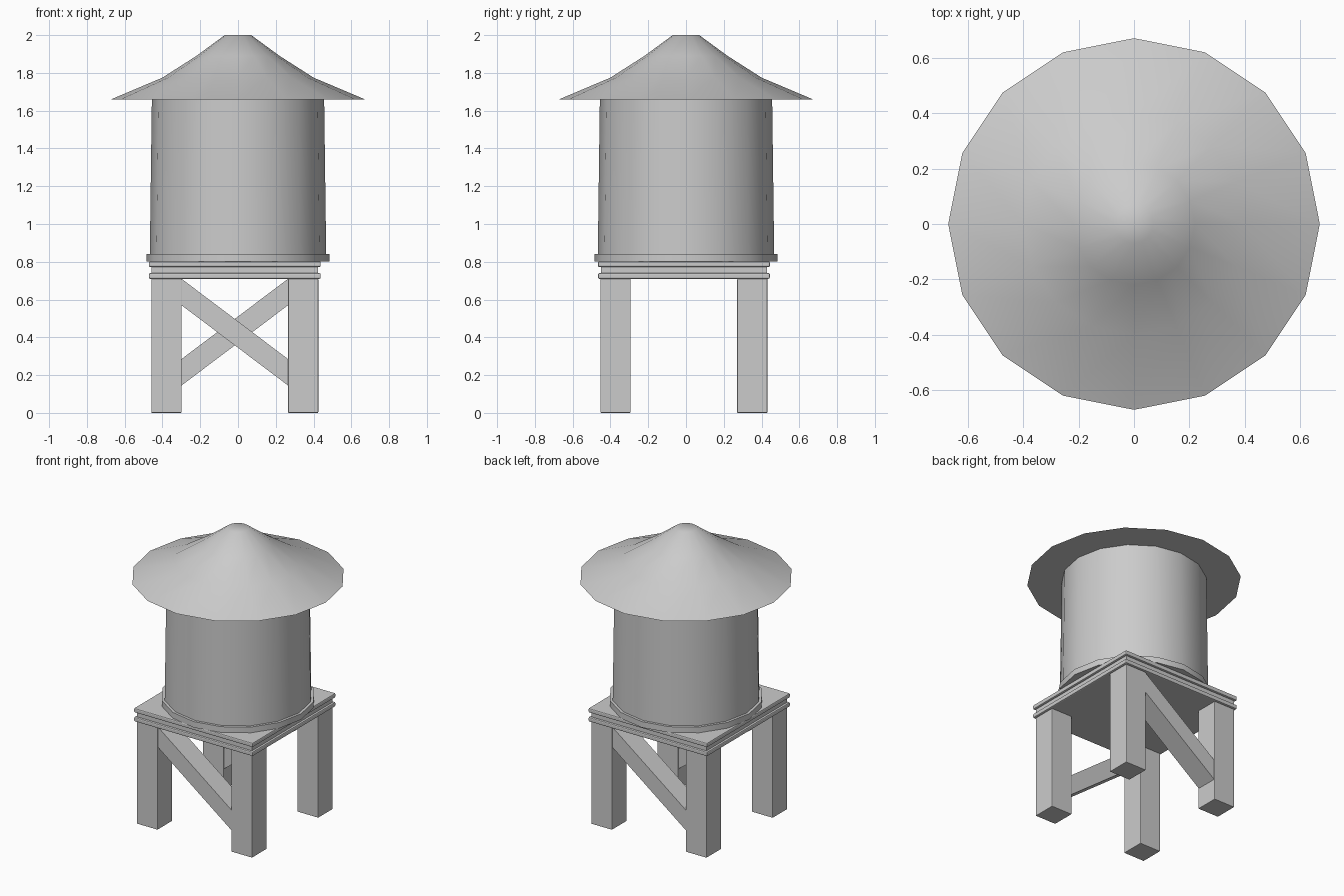
import bpy, bmesh, math

cube = bpy.data.objects.get("Cube")
if cube:
    bpy.data.objects.remove(cube, do_unlink=True)

grey = bpy.data.materials.new("light_grey")
grey.use_nodes = True
colour = (0.6, 0.6, 0.6, 1)
grey.diffuse_color = colour
grey.node_tree.nodes["Principled BSDF"].inputs["Base Color"].default_value = colour

SIDES = 16
CX, CY = -0.017, -0.011      # the stand sits slightly off the tank axis
LEG, REACH = 0.16, 0.362     # leg width, distance of leg centres from the axis
DECK = 0.71                  # underside of the platform


def finish(name, bm):
    bmesh.ops.recalc_face_normals(bm, faces=bm.faces)
    mesh = bpy.data.meshes.new(name)
    bm.to_mesh(mesh)
    bm.free()
    mesh.materials.append(grey)
    obj = bpy.data.objects.new(name, mesh)
    bpy.context.collection.objects.link(obj)
    return obj


def box(name, centre, size, bevel=0):
    bm = bmesh.new()
    bmesh.ops.create_cube(bm, size=1)
    for v in bm.verts:
        v.co = [c + p * s for c, p, s in zip(centre, v.co, size)]
    obj = finish(name, bm)
    if bevel:
        mod = obj.modifiers.new("soft_edges", "BEVEL")
        mod.width, mod.segments = bevel, 2
    return obj


def lathe(name, profile):
    """Closed solid of revolution through (radius, height) points."""
    bm = bmesh.new()
    rings = []
    for r, z in profile:
        angles = [math.tau * i / SIDES for i in range(SIDES)]
        rings.append([bm.verts.new((r * math.cos(a), r * math.sin(a), z)) for a in angles])
    for low, high in zip(rings, rings[1:]):
        for i in range(SIDES):
            j = (i + 1) % SIDES
            bm.faces.new((low[i], low[j], high[j], high[i]))
    bm.faces.new(rings[0][::-1])
    bm.faces.new(rings[-1])
    obj = finish(name, bm)
    bpy.ops.object.select_all(action="DESELECT")
    obj.select_set(True)
    bpy.context.view_layer.objects.active = obj
    bpy.ops.object.shade_smooth_by_angle(angle=math.radians(40))
    return obj


def brace(name, y, direction):
    """Diagonal between two legs, falling towards the given x direction."""
    inner = REACH - LEG / 2
    points = [(-inner, DECK), (inner, 0.285), (inner, 0.145), (-inner, 0.57)]
    bm = bmesh.new()
    face = bm.faces.new([bm.verts.new((CX + direction * x, y - 0.075, z)) for x, z in points])
    out = bmesh.ops.extrude_face_region(bm, geom=[face])
    for item in out["geom"]:
        if isinstance(item, bmesh.types.BMVert):
            item.co.y += 0.15
    return finish(name, bm)


# Legs and cross braces
for side, sx in (("left", 1), ("right", -1)):
    for end, sy in (("front", -1), ("back", 1)):
        box(f"{end}_{side}_leg", (CX + sx * REACH, CY + sy * REACH, DECK / 2),
            (LEG, LEG, DECK), 0.004)
brace("front_brace", CY - REACH, 1)
brace("back_brace", CY + REACH, -1)

# Layered platform
box("lower_deck", (CX, CY, 0.725), (0.91, 0.91, 0.03), 0.007)
box("deck_core", (CX, CY, 0.757), (0.88, 0.88, 0.04))
box("upper_deck", (CX, CY, 0.787), (0.91, 0.91, 0.03), 0.007)

# Tank, base rim and flared roof
lathe("tank_rim", [(0.485, 0.801), (0.485, 0.842)])
lathe("tank", [(0.467, 0.83), (0.456, 1.67)])
lathe("roof", [(0.672, 1.66), (0.4, 1.775), (0.22, 1.89), (0.07, 2.0)])
